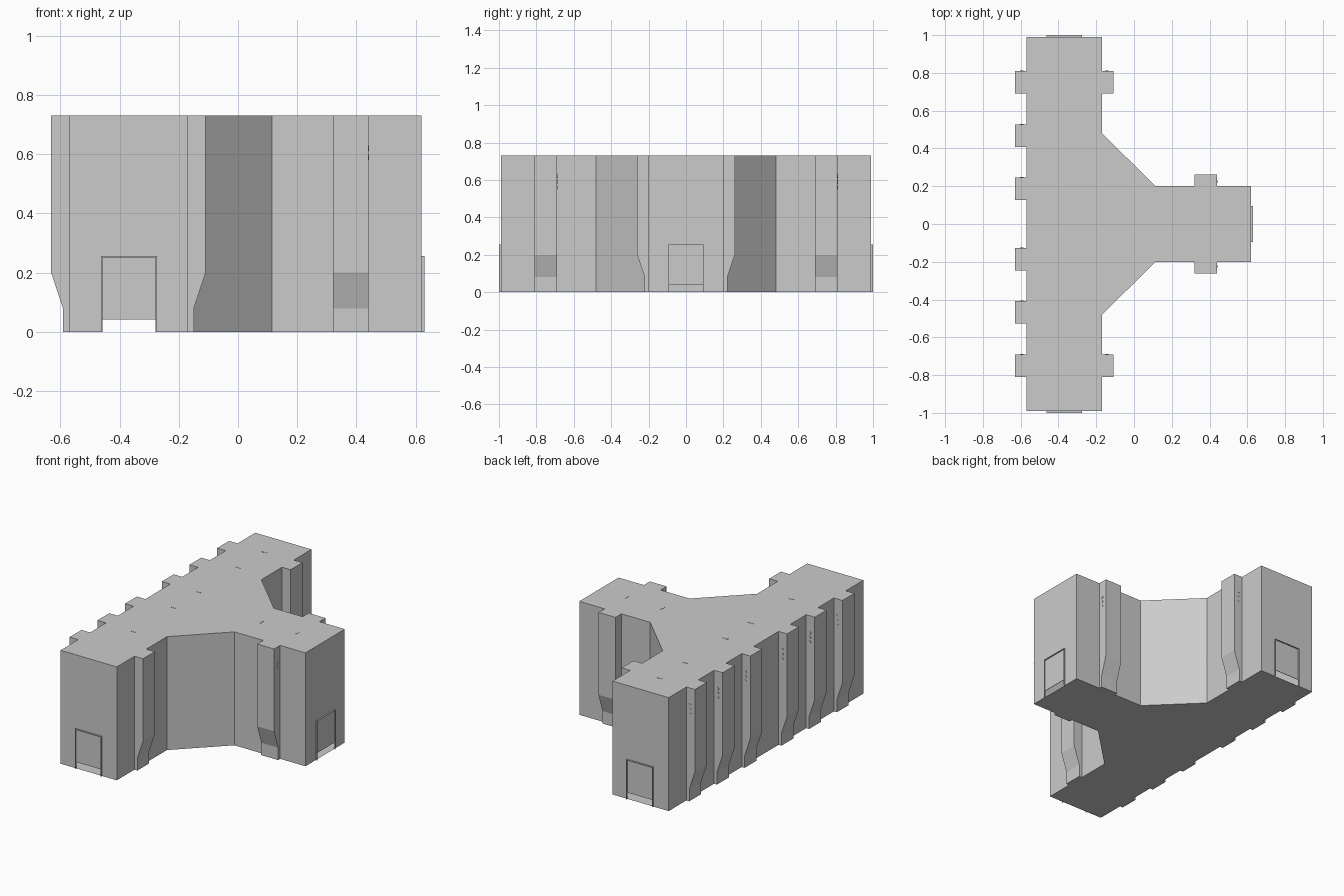
import bpy, bmesh
from mathutils import Vector, Matrix

if "Cube" in bpy.data.objects:
    bpy.data.objects.remove(bpy.data.objects["Cube"])

H = 0.73        # roof height
SEAM = 0.285    # height of the panel seam
# Footprint, counter-clockwise from the front left corner
OUT = [(-0.57, -0.99), (-0.17, -0.99), (-0.17, -0.48), (0.115, -0.2),
       (0.62, -0.2), (0.62, 0.2), (0.115, 0.2), (-0.17, 0.48),
       (-0.17, 0.99), (-0.57, 0.99)]
# Door centre and outward normal
DOORS = [((-0.368, -0.99), (0, -1)), ((-0.368, 0.99), (0, 1)), ((0.62, 0), (1, 0))]
DW, D0, D1 = 0.094, 0.042, 0.256   # half width, bottom and top of a door


def finish(name, bm, recalc=True):
    if recalc:
        bmesh.ops.recalc_face_normals(bm, faces=bm.faces[:])
    me = bpy.data.meshes.new(name)
    bm.to_mesh(me)
    bm.free()
    ob = bpy.data.objects.new(name, me)
    bpy.context.collection.objects.link(ob)
    return ob


def add_box(bm, centre, size):
    m = Matrix.Translation(centre) @ Matrix.Diagonal((*size, 1))
    bmesh.ops.create_cube(bm, size=1, matrix=m)


# Hollow corridor body: walls, roof and floor, with a slot under each door
bm = bmesh.new()
low = [bm.verts.new((x, y, 0)) for x, y in OUT]
top = [bm.verts.new((x, y, H)) for x, y in OUT]
bm.faces.new(top)
bm.faces.new(low[::-1])
for i in range(len(OUT)):
    j = (i + 1) % len(OUT)
    notch = []
    for (dx, dy), (nx, ny) in DOORS:
        a, b = Vector(OUT[i]), Vector(OUT[j])
        c, n = Vector((dx, dy)), Vector((nx, ny))
        if abs((a - c).dot(n)) < 1e-4 and abs((b - c).dot(n)) < 1e-4:
            t = (b - a).normalized() * DW
            notch = [bm.verts.new((*(c + s * t), z))
                     for s, z in ((-1, 0), (-1, D0), (1, D0), (1, 0))]
    bm.faces.new([low[i]] + notch + [low[j], top[j], top[i]])
finish("corridor_body", bm, recalc=False)

# Door surrounds: thin hoods standing proud of the end walls
for k, ((cx, cy), (nx, ny)) in enumerate(DOORS):
    bm = bmesh.new()
    t, d = 0.004, 0.01
    ox, oy = cx + nx * d / 2, cy + ny * d / 2
    for s in (-1, 1):
        off = s * (DW - t / 2)
        add_box(bm, (ox + abs(ny) * off, oy + abs(nx) * off, D1 / 2),
                (d if nx else t, d if ny else t, D1))
    across = 2 * DW
    add_box(bm, (ox, oy, D1 - t / 2), (d if nx else across, d if ny else across, t))
    # door leaf
    leaf = 0.003
    add_box(bm, (cx + nx * leaf / 2, cy + ny * leaf / 2, (D0 + D1) / 2),
            (leaf if nx else across - 2 * t, leaf if ny else across - 2 * t, D1 - D0))
    finish(f"door_{k + 1}", bm)

# Buttresses: (point on wall, outward normal)
BUTTS = [((-0.57, s * y), (-1, 0)) for y in (0.187, 0.468, 0.75) for s in (-1, 1)]
BUTTS += [((-0.17, s * 0.75), (1, 0)) for s in (-1, 1)]
BUTTS += [((0.38, s * 0.2), (0, s)) for s in (-1, 1)]
PROFILE = [(0, 0), (0.021, 0), (0.021, 0.08), (0.061, 0.2), (0.061, H), (0, H)]
for k, ((cx, cy), (nx, ny)) in enumerate(BUTTS):
    bm = bmesh.new()
    tx, ty = abs(ny), abs(nx)     # along the wall
    rings = [[bm.verts.new((cx + nx * d + tx * s, cy + ny * d + ty * s, z))
              for d, z in PROFILE] for s in (-0.06, 0.06)]
    bm.faces.new(rings[0])
    bm.faces.new(rings[1])
    for i in range(len(PROFILE)):
        j = (i + 1) % len(PROFILE)
        bm.faces.new((rings[0][i], rings[0][j], rings[1][j], rings[1][i]))
    finish(f"buttress_{k + 1}", bm)

    # Row of small vents on the side of the buttress
    bm = bmesh.new()
    px, py = cx + nx * 0.025 + tx * 0.0605, cy + ny * 0.025 + ty * 0.0605
    for z in ((0.62, 0.59) if ny < 0 else (0.62, 0.59, 0.56)):
        rot = Matrix.Rotation(1.5707963, 4, 'Y' if tx else 'X')
        bmesh.ops.create_cone(bm, cap_ends=True, segments=12, radius1=0.009,
                              radius2=0.009, depth=0.003,
                              matrix=Matrix.Translation((px, py, z)) @ rot)
    finish(f"vents_{k + 1}", bm)

# Fine panel seam along part of the walls
bm = bmesh.new()
RUNS = [OUT[0:5], OUT[7:9], [(-0.57, -0.12), (-0.57, -0.99)]]
for run in RUNS:
    for a, b in zip(run, run[1:]):
        a, b = Vector(a), Vector(b)
        d = b - a
        n = Vector((d.y, -d.x)).normalized() * 0.0012
        bm.faces.new([bm.verts.new((*(p + n), z)) for p, z in
                      ((a, SEAM - 0.002), (b, SEAM - 0.002),
                       (b, SEAM + 0.002), (a, SEAM + 0.002))])
finish("panel_seam", bm, recalc=False)

# Small roof marks
bm = bmesh.new()
for y in (0.8, 0.54, 0.13, -0.13, -0.535):
    add_box(bm, (-0.372, y, H), (0.036, 0.008, 0.003))
for x in (0.167, 0.425):
    add_box(bm, (x, 0, H), (0.008, 0.036, 0.003))
finish("roof_marks", bm)
